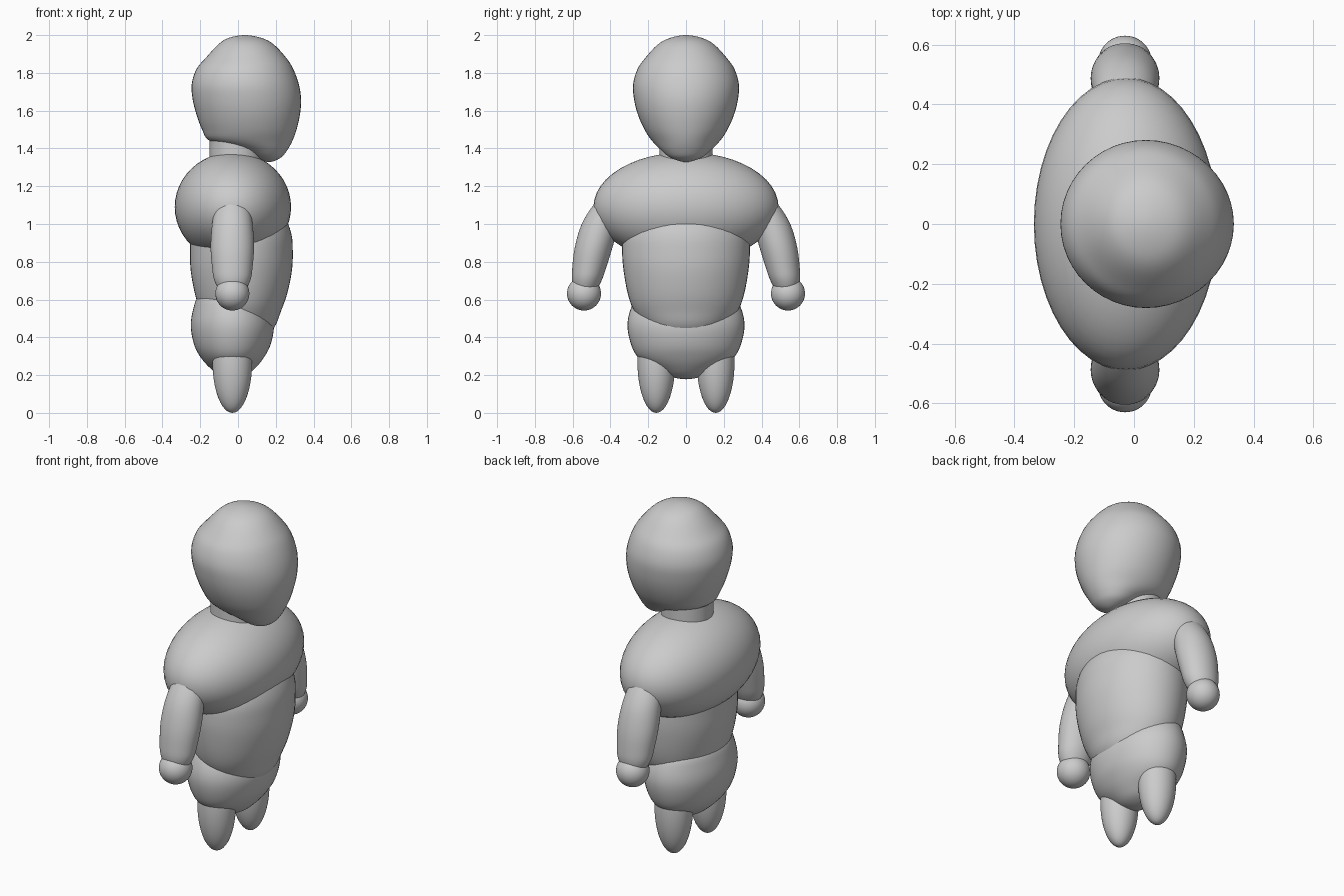
import bpy
import bmesh
import math

default_cube = bpy.data.objects.get("Cube")
if default_cube:
    bpy.data.objects.remove(default_cube, do_unlink=True)

SEGMENTS = 48
STEPS = 4
BODY_X = -0.03

clay = bpy.data.materials.new("plain grey clay")
clay.use_nodes = True
grey = (0.6, 0.6, 0.6, 1)
clay.diffuse_color = grey
clay.node_tree.nodes["Principled BSDF"].inputs["Base Color"].default_value = grey


def add_object(name, bm):
    """Turn a bmesh into a smooth shaded object."""
    bmesh.ops.recalc_face_normals(bm, faces=bm.faces)
    for face in bm.faces:
        face.smooth = True
    mesh = bpy.data.meshes.new(name)
    bm.to_mesh(mesh)
    bm.free()
    mesh.materials.append(clay)
    obj = bpy.data.objects.new(name, mesh)
    bpy.context.collection.objects.link(obj)
    return obj


def ellipsoid(name, centre, radii):
    bm = bmesh.new()
    bmesh.ops.create_uvsphere(bm, u_segments=SEGMENTS, v_segments=SEGMENTS // 2, radius=1)
    bmesh.ops.scale(bm, vec=radii, verts=bm.verts)
    bmesh.ops.translate(bm, vec=centre, verts=bm.verts)
    return add_object(name, bm)


def spline(a, b, c, d, t):
    """Catmull-Rom value between b and c."""
    return b + t / 2 * (c - a + t * (2 * a - 5 * b + 4 * c - d + t * (3 * (b - c) + d - a)))


def mirrored(row):
    """The row just past a pole, so that the end closes as a round dome."""
    z, back, front, half_width, side = row
    return (z, front, back, -half_width, side)


def loft(name, rows, flip=1):
    """Round body through rows of (z, back x, front x, half width, centre y)."""
    rows = [tuple(row) + (0,) * (5 - len(row)) for row in rows]
    padded = [mirrored(rows[1])] + rows + [mirrored(rows[-2])]
    smooth_rows = []
    for i in range(len(rows) - 1):
        for step in range(STEPS):
            smooth_rows.append([spline(*values, step / STEPS) for values in zip(*padded[i:i + 4])])
    smooth_rows.append(rows[-1])

    bm = bmesh.new()
    rings = []
    for z, back, front, half_width, side in smooth_rows[1:-1]:
        ring = []
        for k in range(SEGMENTS):
            angle = math.tau * k / SEGMENTS
            x = (back + front) / 2 + (front - back) / 2 * math.cos(angle)
            y = side + half_width * math.sin(angle)
            ring.append(bm.verts.new((x, y * flip, z)))
        rings.append(ring)
    for lower, upper in zip(rings, rings[1:]):
        for k in range(SEGMENTS):
            n = (k + 1) % SEGMENTS
            bm.faces.new((lower[k], lower[n], upper[n], upper[k]))
    # Close both poles
    for pole_row, ring in ((smooth_rows[0], rings[0]), (smooth_rows[-1], rings[-1])):
        z, back, front, half_width, side = pole_row
        pole = bm.verts.new(((back + front) / 2, side * flip, z))
        for k in range(SEGMENTS):
            bm.faces.new((pole, ring[k], ring[(k + 1) % SEGMENTS]))
    return add_object(name, bm)


# Head, with the chin pushed forward
loft("head", [
    (1.328, .165, .165, 0), (1.35, .09, .225, .08), (1.39, 0, .26, .13),
    (1.44, -.15, .288, .18), (1.5, -.19, .31, .22), (1.58, -.22, .328, .255),
    (1.66, -.24, .334, .275), (1.74, -.245, .322, .28), (1.82, -.22, .293, .257),
    (1.88, -.17, .255, .215), (1.95, -.105, .19, .15), (1.985, -.05, .125, .085),
    (2, .035, .035, 0),
])

# Neck, a short open column hidden at both ends
bm = bmesh.new()
bmesh.ops.create_cone(bm, segments=SEGMENTS, radius1=.14, radius2=.14, depth=.2)
bmesh.ops.translate(bm, vec=(-.01, 0, 1.37), verts=bm.verts)
neck = add_object("neck", bm)

# Wide chest and shoulders
ellipsoid("chest", (-.027, 0, 1.09), (.308, .49, .29))

# Belly
loft("belly", [
    (.33, 0, 0, 0), (.37, -.1, .1, .12), (.45, -.16, .19, .21), (.54, -.2, .228, .275),
    (.63, -.228, .26, .308), (.75, -.25, .285, .33), (.85, -.254, .29, .338),
    (.95, -.25, .282, .33), (1.05, -.22, .24, .28), (1.15, -.1, .15, .15),
    (1.18, .02, .02, 0),
])

# Pelvis
loft("pelvis", [
    (.178, -.03, -.03, 0), (.195, -.09, .04, .09), (.235, -.145, .09, .165),
    (.29, -.195, .135, .25), (.36, -.232, .172, .29), (.46, -.25, .19, .31),
    (.55, -.237, .165, .293), (.62, -.21, .1, .25), (.68, -.14, .03, .15),
    (.7, -.06, -.06, 0),
])

# Arm rows: height, radius along x, half width, centre y
arm = [
    (.61, 0, 0, .535), (.64, .06, .05, .533), (.7, .095, .078, .525), (.77, .107, .09, .512),
    (.88, .115, .1, .488), (1, .107, .1, .452), (1.1, .09, .09, .4),
    (1.17, .06, .06, .36), (1.2, 0, 0, .34),
]
arm_rows = [(z, BODY_X - r, BODY_X + r, w, y) for z, r, w, y in arm]

# Limbs on both sides
for side, flip in (("left", 1), ("right", -1)):
    loft(side + "_arm", arm_rows, flip)
    ellipsoid(side + "_hand", (BODY_X, .54 * flip, .632), (.09, .09, .09))
    ellipsoid(side + "_leg", (BODY_X, .157 * flip, .27), (.105, .1, .27))

# Keep the neck rims crisp
bpy.context.view_layer.objects.active = neck
neck.select_set(True)
bpy.ops.object.shade_smooth_by_angle()
